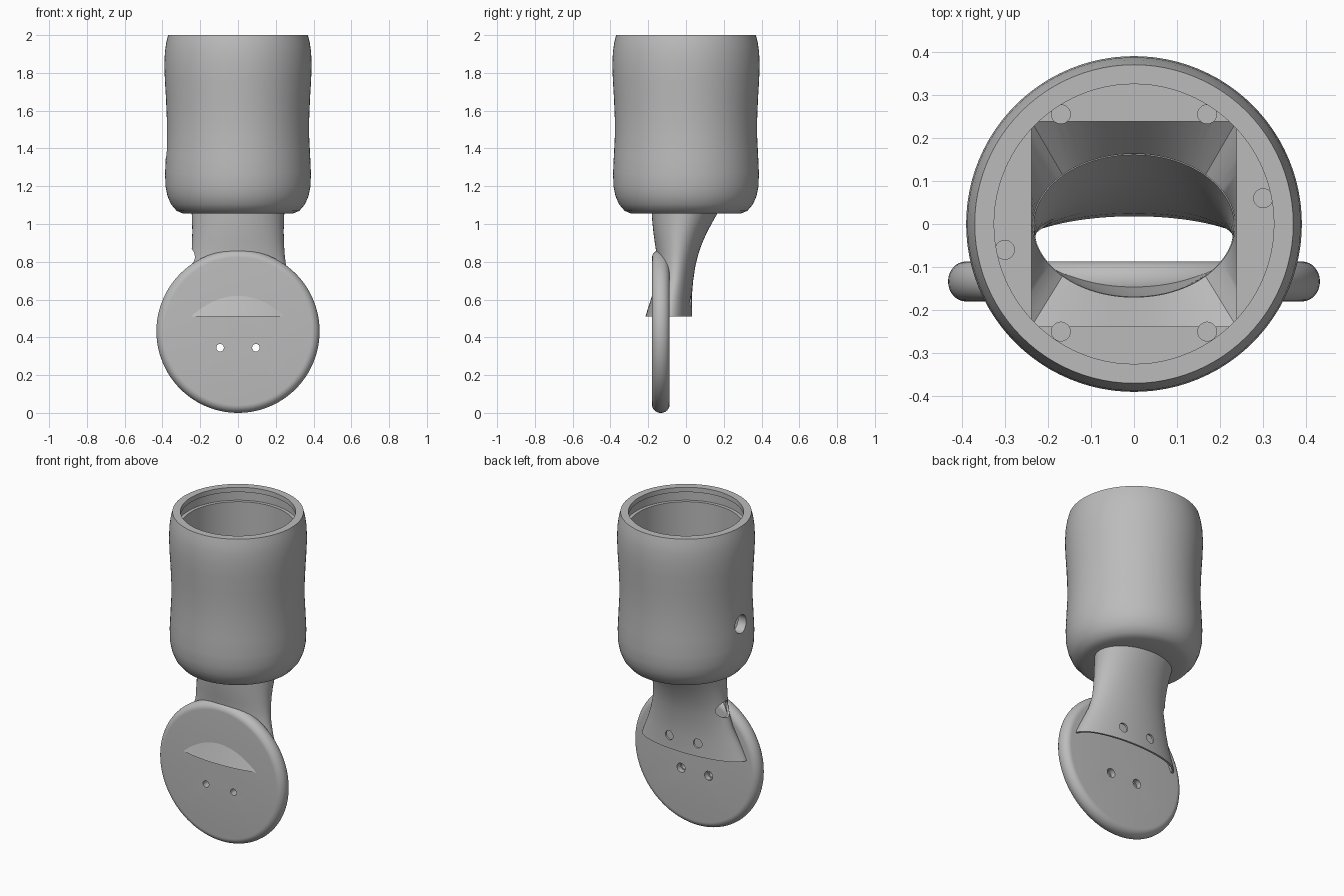
import bpy, bmesh
from math import sin, cos, pi
from mathutils import Matrix, Vector

cube = bpy.data.objects.get("Cube")
if cube:
    bpy.data.objects.remove(cube, do_unlink=True)

GREY = (0.5, 0.5, 0.5, 1)
grey = bpy.data.materials.new("plain_grey")
grey.use_nodes = True
grey.diffuse_color = GREY
grey.node_tree.nodes["Principled BSDF"].inputs["Base Color"].default_value = GREY


def oval(z, rx, y0, y1, n=96):
    """Horizontal elliptical ring from front y0 to back y1."""
    cy, ry = (y0 + y1) / 2, (y1 - y0) / 2
    return [(rx * cos(2 * pi * i / n), cy + ry * sin(2 * pi * i / n), z) for i in range(n)]


def square(z, half, n=96):
    ring = []
    for i in range(n):
        c, s = cos(2 * pi * i / n), sin(2 * pi * i / n)
        k = half / max(abs(c), abs(s))
        ring.append((c * k, s * k, z))
    return ring


def loft(name, rings, wrap=False, matrix=None):
    """Skin rings in order; wrap joins last to first, otherwise ends are capped."""
    bm = bmesh.new()
    vs = [[bm.verts.new(p) for p in ring] for ring in rings]
    n = len(vs[0])
    pairs = list(zip(vs, vs[1:])) + ([(vs[-1], vs[0])] if wrap else [])
    for a, b in pairs:
        for i in range(n):
            j = (i + 1) % n
            bm.faces.new((a[i], a[j], b[j], b[i]))
    if not wrap:
        bm.faces.new(vs[0][::-1])
        bm.faces.new(vs[-1])
    if matrix:
        bm.transform(matrix)
    bmesh.ops.recalc_face_normals(bm, faces=bm.faces)
    mesh = bpy.data.meshes.new(name)
    bm.to_mesh(mesh)
    bm.free()
    mesh.materials.append(grey)
    ob = bpy.data.objects.new(name, mesh)
    bpy.context.collection.objects.link(ob)
    return ob


def lathe(name, profile, matrix=None):
    return loft(name, [oval(z, r, -r, r) for r, z in profile], matrix=matrix)


def drill(start, end, r):
    """Cylindrical cutter between two points."""
    a, d = Vector(start), Vector(end) - Vector(start)
    m = Matrix.Translation(a) @ d.to_track_quat('Z', 'Y').to_matrix().to_4x4()
    return loft("cutter", [oval(z, r, -r, r, 32) for z in (0, d.length)], matrix=m)


def carve(ob, cutters):
    for c in cutters:
        c.hide_render = True
        mod = ob.modifiers.new("cut", 'BOOLEAN')
        mod.operation, mod.solver, mod.object = 'DIFFERENCE', 'EXACT', c
    bpy.context.view_layer.update()
    deps = bpy.context.evaluated_depsgraph_get()
    mesh = bpy.data.meshes.new_from_object(ob.evaluated_get(deps))
    ob.modifiers.clear()
    ob.data = mesh
    for c in cutters:
        bpy.data.objects.remove(c, do_unlink=True)


# Cup: waisted outside, snap groove under the lip, thick floor
floor = 1.2
cup = lathe("cup", [
    (.1, 1.055), (.29, 1.055), (.325, 1.07), (.355, 1.105), (.374, 1.15), (.384, 1.2),
    (.386, 1.27), (.382, 1.36), (.377, 1.46), (.377, 1.56), (.381, 1.66), (.387, 1.76),
    (.39, 1.84), (.387, 1.91), (.38, 1.96), (.37, 2), (.325, 2), (.325, 1.97),
    (.345, 1.965), (.345, 1.91), (.325, 1.91), (.325, floor), (.1, floor)])
funnel = loft("cutter", [square(1.3, .238), square(1.18, .238),
                         oval(1.085, .235, -.17, .163), oval(1, .235, -.17, .163)])
cutters = [funnel, drill((-.6, 0, 1.4), (-.2, 0, 1.4), .055)]
for x in (-.17, .17):
    for y in (-.25, .255):
        cutters.append(drill((x, y, 1.12), (x, y, 1.3), .022))
for s in (-1, 1):
    cutters.append(drill((s * .3, s * .06, 1.14), (s * .3, s * .06, 1.3), .022))
carve(cup, cutters)

# Neck: hollow duct flattening and flaring downwards (z, half width, front, back)
stations = [(1.07, .246, -.182, .174), (1.02, .243, -.179, .146), (.96, .242, -.173, .113),
            (.9, .243, -.165, .086), (.84, .247, -.156, .065), (.78, .254, -.152, .05),
            (.7, .275, -.157, .038), (.62, .308, -.18, .031), (.51, .358, -.215, .032)]
wall = .013
outer = [oval(*s) for s in stations]
inner = [oval(z, r - wall, a + wall, b - wall) for z, r, a, b in stations]
neck = loft("neck_duct", outer + inner[::-1], wrap=True)
cutters = [drill((x, -.04, .59), (x, .1, .59), .028) for x in (-.098, .098)]
cutters.append(drill((-.4, -.04, .82), (-.15, -.04, .82), .05))
carve(neck, cutters)

# Round plate standing upright, with rounded rim and two screw holes
R, half, fillet = .432, .0465, .042
profile = [(.05, -half)]
for k in range(17):
    a = -pi / 2 + pi * k / 16
    profile.append((R - fillet + fillet * cos(a), half * sin(a)))
profile.append((.05, half))
upright = Matrix.Translation((0, -.1335, R)) @ Matrix.Rotation(pi / 2, 4, 'X')
plate = lathe("round_plate", profile, upright)
cutters = []
for x in (-.095, .095):
    cutters.append(drill((x, -.3, .345), (x, 0, .345), .02))
    cutters.append(drill((x, -.12, .345), (x, 0, .345), .028))
carve(plate, cutters)

# Smooth shading with crisp edges
bpy.ops.object.select_all(action='DESELECT')
for ob in (cup, neck, plate):
    ob.select_set(True)
bpy.context.view_layer.objects.active = cup
bpy.ops.object.shade_smooth_by_angle(angle=pi / 6)
